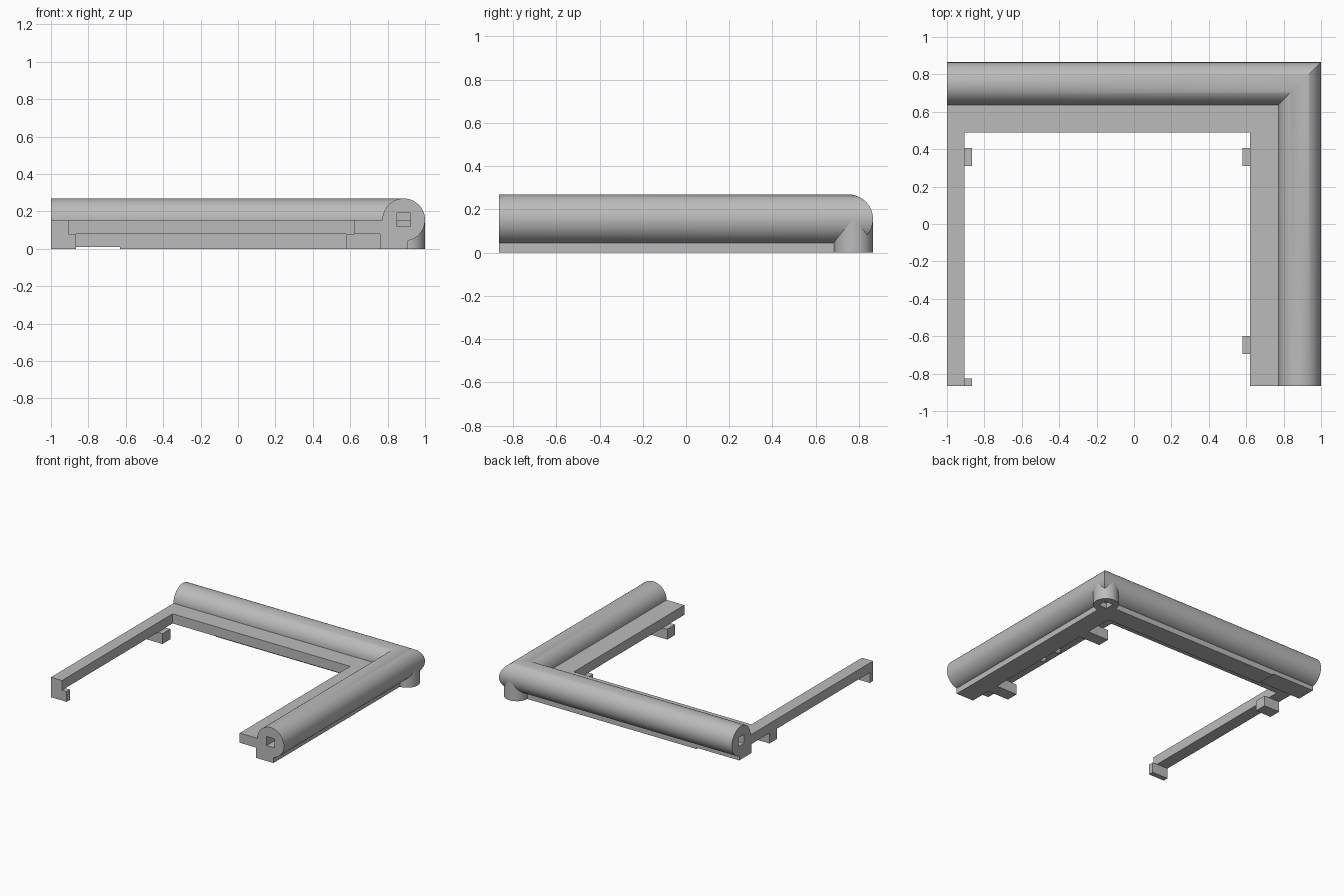
import bpy, bmesh, math
from mathutils import Vector

cube = bpy.data.objects.get("Cube")
if cube:
    bpy.data.objects.remove(cube, do_unlink=True)

grey = bpy.data.materials.new("plain grey")
grey.use_nodes = True
colour = (0.5, 0.5, 0.5, 1)
grey.diffuse_color = colour
grey.node_tree.nodes["Principled BSDF"].inputs["Base Color"].default_value = colour


def finish(name, bm, smooth=False):
    bmesh.ops.recalc_face_normals(bm, faces=bm.faces)
    mesh = bpy.data.meshes.new(name)
    bm.to_mesh(mesh)
    bm.free()
    mesh.materials.append(grey)
    ob = bpy.data.objects.new(name, mesh)
    bpy.context.collection.objects.link(ob)
    bpy.ops.object.select_all(action='DESELECT')
    bpy.context.view_layer.objects.active = ob
    ob.select_set(True)
    if smooth:
        bpy.ops.object.shade_smooth_by_angle(angle=math.radians(30))
    return ob


def prism(name, outline, z0, z1):
    bm = bmesh.new()
    face = bm.faces.new([bm.verts.new((x, y, z0)) for x, y in outline])
    up = bmesh.ops.extrude_face_region(bm, geom=[face])
    verts = [v for v in up["geom"] if isinstance(v, bmesh.types.BMVert)]
    bmesh.ops.translate(bm, vec=(0, 0, z1 - z0), verts=verts)
    return finish(name, bm)


def box(name, x0, x1, y0, y1, z0, z1):
    return prism(name, [(x0, y0), (x1, y0), (x1, y1), (x0, y1)], z0, z1)


def hollow_sweep(name, stations, radius, half, count=64):
    """Round section with a square bore, swept through (centre, u, v) stations."""
    bm = bmesh.new()
    rings = []
    for centre, u, v in stations:
        outer, inner = [], []
        for i in range(count):
            a = math.tau * i / count
            c, s = math.cos(a), math.sin(a)
            way = Vector(u) * c + Vector(v) * s
            outer.append(bm.verts.new(Vector(centre) + way * radius))
            inner.append(bm.verts.new(Vector(centre) + way * half / max(abs(c), abs(s))))
        rings.append((outer, inner))

    def bridge(a, b):
        for i in range(count):
            j = (i + 1) % count
            bm.faces.new((a[i], a[j], b[j], b[i]))

    for first, second in zip(rings, rings[1:]):
        bridge(first[0], second[0])
        bridge(first[1], second[1])
    for end in (rings[0], rings[-1]):
        bridge(*end)
    return finish(name, bm, smooth=True)


def cut(ob, cutter):
    cutter.hide_render = True
    mod = ob.modifiers.new("cut", 'BOOLEAN')
    mod.operation = 'DIFFERENCE'
    mod.solver = 'EXACT'
    mod.object = cutter
    bpy.context.view_layer.objects.active = ob
    bpy.ops.object.modifier_apply(modifier=mod.name)
    bpy.data.objects.remove(cutter, do_unlink=True)


FRONT, LEDGE, TOP = -0.865, 0.08, 0.155

# Mitred round rail with a square bore
up = (0, 0, 1)
hollow_sweep("round_rail", [
    ((0.886, FRONT, TOP), (1, 0, 0), up),
    ((0.886, 0.751, TOP), (1, 1, 0), up),
    ((-1, 0.751, TOP), (0, 1, 0), up)], 0.114, 0.035)

# Corner foot under the mitre
hollow_sweep("corner_foot", [
    ((0.91, 0.775, z), (1, 0, 0), (0, 1, 0)) for z in (0, 0.15)], 0.09, 0.035)

# Lower rib under the rail, bored at the corner and stepped at its far end
rib = prism("lower_rib", [
    (-1, 0.625), (0.76, 0.625), (0.76, FRONT), (0.91, FRONT),
    (0.91, 0.775), (-1, 0.775)], 0, 0.1)
cut(rib, box("bore_cutter", 0.875, 0.945, 0.74, 0.81, -0.1, 0.2))
cut(rib, box("step_cutter", -1.1, -0.63, 0.5, 0.9, -0.1, 0.01))

# Flat ledge with the thin side arm
prism("ledge_frame", [
    (-1, FRONT), (-0.905, FRONT), (-0.905, 0.49), (0.62, 0.49),
    (0.62, FRONT), (0.8, FRONT), (0.8, 0.665), (-1, 0.665)], LEDGE, TOP)

# Clips below the ledge
for label, y0, y1 in (("front", -0.695, -0.6), ("back", 0.31, 0.405)):
    box(label + "_wide_clip", 0.58, 0.77, y0, y1, 0, LEDGE)
box("arm_back_clip", -1, -0.865, 0.31, 0.405, 0, LEDGE)
box("arm_end_hook", -1, -0.865, FRONT, -0.825, 0, LEDGE)

# Small round nubs below the ledge
for i, y in enumerate((-0.2, -0.04)):
    bm = bmesh.new()
    bmesh.ops.create_uvsphere(bm, u_segments=16, v_segments=8, radius=0.025)
    bmesh.ops.translate(bm, vec=(0.67, y, LEDGE), verts=bm.verts)
    finish(f"nub_{i + 1}", bm, smooth=True)
